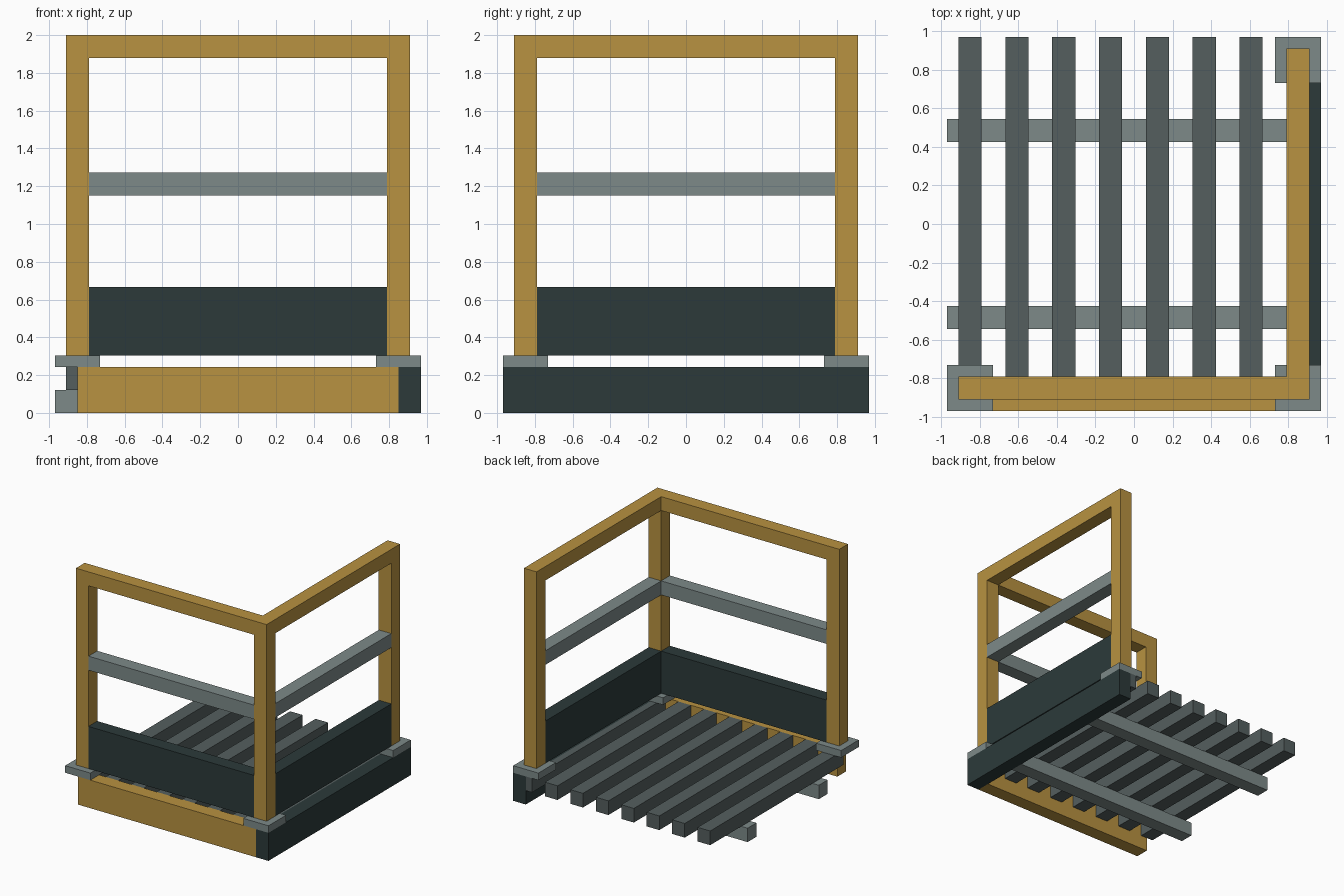
import bpy

cube = bpy.data.objects.get("Cube")
if cube:
    bpy.data.objects.remove(cube, do_unlink=True)


def material(name, rgb):
    m = bpy.data.materials.new(name)
    m.use_nodes = True
    colour = (*rgb, 1)
    m.diffuse_color = colour
    m.node_tree.nodes["Principled BSDF"].inputs["Base Color"].default_value = colour
    return m


ochre = material("ochre paint", (0.48, 0.287, 0.052))
dark = material("dark green grey", (0.025, 0.042, 0.042))
steel = material("light grey", (0.205, 0.254, 0.25))
slate = material("slate grey", (0.089, 0.114, 0.114))


def box(name, mat, x, y, z):
    """Box spanning the given (low, high) range on each axis."""
    bpy.ops.mesh.primitive_cube_add(size=1, location=[sum(r) / 2 for r in (x, y, z)])
    ob = bpy.context.object
    ob.name = name
    ob.scale = [r[1] - r[0] for r in (x, y, z)]
    bpy.ops.object.transform_apply(location=False, rotation=False, scale=True)
    ob.data.materials.append(mat)
    return ob


def around(c, half):
    return (c - half, c + half)


W = 0.06            # half the timber width
P = 0.85            # post centre distance
E = P + 2 * W       # outer edge
BASE, FOOT, TOP = 0.242, 0.303, 2.0

# Base: front beam, side beam and two joists
box("front_beam", ochre, (-P, P), (-E, -P), (0, BASE))
box("left_side_beam", dark, (P, E), (-E, E), (0, BASE))
for name, y in (("front", -0.485), ("back", 0.485)):
    box(name + "_joist", steel, (-E, P), around(y, W), (0, 2 * W))

# Floor slats, the last one trimmed against the side beam
for i in range(8):
    x = -P + i * 2 * P / 7
    box(f"floor_slat_{i + 1}", slate, (x - W, min(x + W, P)), (-P, E), (2 * W, BASE))

# Corner posts on foot plates
for name, x, y in (("front_right", -P, -P), ("front_left", P, -P), ("back_left", P, P)):
    box(name + "_foot_plate", steel, around(x, 2 * W), around(y, 2 * W), (BASE, FOOT))
    box(name + "_post", ochre, around(x, W), around(y, W), (FOOT, TOP - 2 * W))

# Railings between the posts
inner = (W - P, P - W)
for name, mat, z in (("middle_rail", steel, (1.152, 1.273)),
                     ("kick_board", dark, (FOOT, 0.667))):
    box("front_" + name, mat, inner, around(-P, W), z)
    box("left_" + name, mat, around(P, W), inner, z)

# Top rails meet over the front left post
box("front_top_rail", ochre, (-P - W, P + W), around(-P, W), (TOP - 2 * W, TOP))
box("left_top_rail", ochre, around(P, W), (W - P, P + W), (TOP - 2 * W, TOP))
